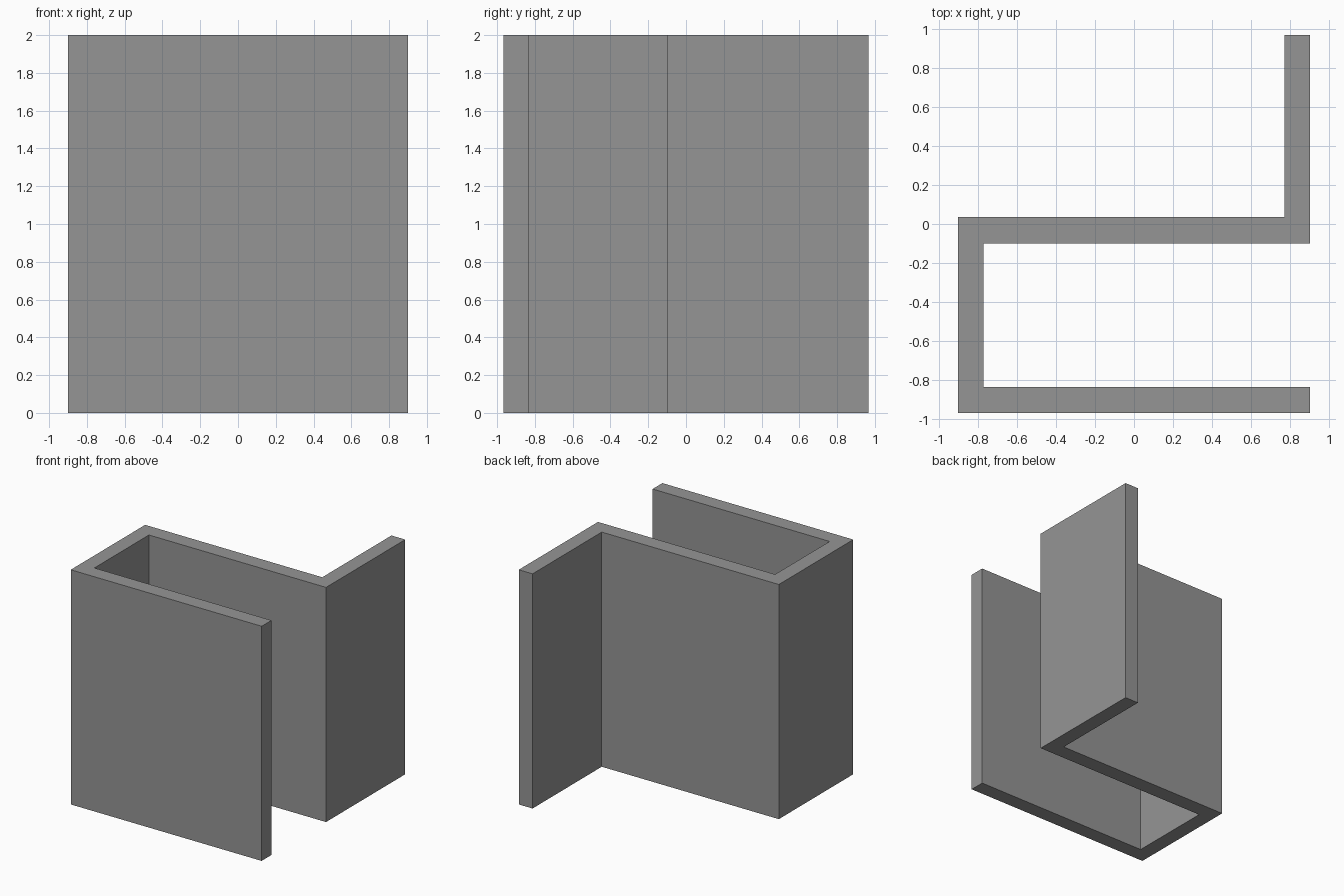
import bpy
import bmesh

if "Cube" in bpy.data.objects:
    bpy.data.objects.remove(bpy.data.objects["Cube"])

HEIGHT = 2.0

grey = bpy.data.materials.new("mid_grey")
grey.diffuse_color = (0.30, 0.30, 0.30, 1.0)
grey.use_nodes = True
grey.node_tree.nodes["Principled BSDF"].inputs["Base Color"].default_value = grey.diffuse_color

# Outline of the folded wall, counter-clockwise from the front left corner
X, XI = 0.90, 0.77
outline = [
    (-X, -0.967), (X, -0.967), (X, -0.835), (-XI, -0.835),   # front panel
    (-XI, -0.10), (X, -0.10),                                # middle panel
    (X, 0.967), (XI, 0.967),                                 # rear fin
    (XI, 0.035), (-X, 0.035),                                # back of middle panel
]

# Extrude the outline to full height
bm = bmesh.new()
base = bm.faces.new([bm.verts.new((x, y, 0)) for x, y in outline])
top = bmesh.ops.extrude_face_region(bm, geom=[base], use_keep_orig=True)["geom"]
bmesh.ops.translate(bm, vec=(0, 0, HEIGHT),
                    verts=[v for v in top if isinstance(v, bmesh.types.BMVert)])
bmesh.ops.recalc_face_normals(bm, faces=bm.faces)

mesh = bpy.data.meshes.new("folded_wall")
bm.to_mesh(mesh)
bm.free()
mesh.materials.append(grey)
wall = bpy.data.objects.new("folded_wall", mesh)
bpy.context.collection.objects.link(wall)
